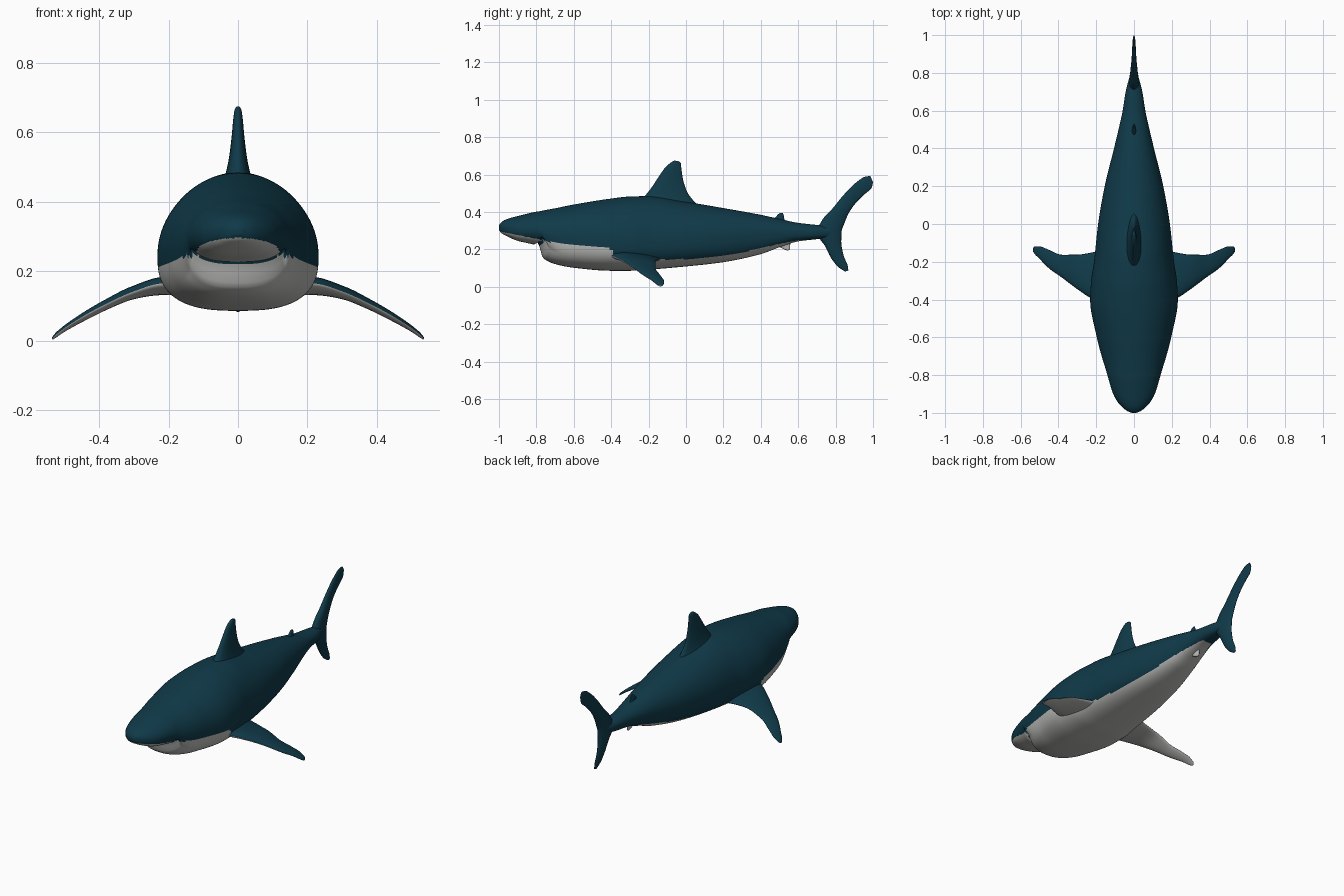
import bpy, bmesh, math
from mathutils import Vector

if "Cube" in bpy.data.objects:
    bpy.data.objects.remove(bpy.data.objects["Cube"])


def material(name, rgb):
    m = bpy.data.materials.new(name)
    m.diffuse_color = (*rgb, 1)
    m.use_nodes = True
    m.node_tree.nodes["Principled BSDF"].inputs["Base Color"].default_value = m.diffuse_color
    return m


TEAL = material("dark teal skin", (0.005, 0.042, 0.066))
WHITE = material("pale belly", (0.50, 0.50, 0.49))


def curve(keys, x):
    """Smooth monotone interpolation through rows (x, a, b, ...)."""
    n = len(keys)
    i = max(0, min(n - 2, sum(k[0] <= x for k in keys) - 1))

    def secant(j, c):
        return (keys[j + 1][c] - keys[j][c]) / (keys[j + 1][0] - keys[j][0])

    def slope(j, c):
        if j == 0 or j == n - 1:
            return secant(min(j, n - 2), c)
        a, b = secant(j - 1, c), secant(j, c)
        return 0 if a * b <= 0 else 2 * a * b / (a + b)

    h = keys[i + 1][0] - keys[i][0]
    t = max(0, min(1, (x - keys[i][0]) / h))
    out = []
    for c in range(1, len(keys[0])):
        p, q = keys[i][c], keys[i + 1][c]
        out.append((2*t**3 - 3*t*t + 1) * p + (t**3 - 2*t*t + t) * h * slope(i, c)
                   + (3*t*t - 2*t**3) * q + (t**3 - t*t) * h * slope(i + 1, c))
    return out


def loft(name, rings, is_white):
    """Skin closed rings, cap the ends, colour faces by a rule."""
    bm = bmesh.new()
    vs = [[bm.verts.new(p) for p in r] for r in rings]
    n = len(vs[0])
    for a, b in zip(vs, vs[1:]):
        for k in range(n):
            bm.faces.new((a[k], a[(k + 1) % n], b[(k + 1) % n], b[k]))
    bm.faces.new(vs[0])
    bm.faces.new(vs[-1])
    bmesh.ops.recalc_face_normals(bm, faces=bm.faces)
    bm.normal_update()
    for f in bm.faces:
        f.smooth = True
        f.material_index = int(is_white(f.calc_center_median(), f.normal))
    me = bpy.data.meshes.new(name)
    bm.to_mesh(me)
    bm.free()
    me.materials.append(TEAL)
    me.materials.append(WHITE)
    ob = bpy.data.objects.new(name, me)
    bpy.context.collection.objects.link(ob)
    return ob


def fin(name, stations, thick_axis, is_white, sub=6, n=24):
    """Fin from stations (leading point, trailing point, half thickness)."""
    keys = [(i, *a, *b, t) for i, (a, b, t) in enumerate(stations)]
    rings = []
    for s in range((len(keys) - 1) * sub + 1):
        v = curve(keys, s / sub)
        lead, trail, t = Vector(v[0:3]), Vector(v[3:6]), v[6]
        ring = []
        for k in range(n):
            a = 2 * math.pi * k / n
            u = (1 - math.cos(a)) / 2
            ring.append(lead.lerp(trail, u)
                        + Vector(thick_axis) * t * math.sin(a) * (1.25 - 0.5 * u))
        rings.append(ring)
    return loft(name, rings, is_white)


def upright(rows):
    return [((0, a, b), (0, c, d), t) for a, b, c, d, t in rows]


# Body: y, half width, top z, bottom z, z of the widest point
BODY = [
    (-1.0, .012, .328, .305, .317), (-.99, .036, .343, .290, .316),
    (-.97, .062, .357, .277, .313), (-.94, .088, .368, .262, .308),
    (-.90, .110, .378, .246, .305), (-.81, .138, .400, .224, .300),
    (-.785, .145, .404, .210, .295), (-.765, .151, .408, .155, .285),
    (-.70, .171, .420, .122, .270), (-.60, .197, .440, .102, .260),
    (-.40, .232, .472, .086, .245), (-.30, .227, .483, .086, .240),
    (-.20, .212, .485, .092, .240), (0, .190, .455, .109, .250),
    (.20, .155, .421, .132, .265), (.40, .106, .385, .175, .280),
    (.50, .082, .363, .212, .287), (.60, .060, .342, .243, .292),
    (.70, .044, .331, .255, .294), (.80, .018, .320, .268, .294)]
EDGE = [(-1, .297), (-.95, .287), (-.8, .257), (-.7, .236), (-.42, .215),
        (-.36, .157), (-.1, .146), (.2, .166), (.4, .207), (.55, .24),
        (.62, .25), (.66, .20), (.8, .20)]


def mouth_line(x):
    return -.795 + 2.0 * x * x


def body_ring(y, n=96):
    w, top, bot, mid = curve(BODY, y)
    ring = []
    for k in range(n):
        a = 2 * math.pi * k / n
        c, s = math.cos(a), math.sin(a)
        e = 1.0 if s >= 0 else 2 / 2.7
        x = w * math.copysign(abs(c) ** e, c)
        z = mid + (top - mid if s >= 0 else mid - bot) * math.copysign(abs(s) ** e, s)
        # curve the jaw back towards the mouth corners and press in the mouth
        low = max(0, -s)
        yy = y + 2.0 * x * x * math.exp(-((y + .79) / .08) ** 2) * min(1, 2 * low)
        if low > .15 and abs(x) < .135:
            z += .02 * math.exp(-((yy - mouth_line(x)) / .012) ** 2)
        ring.append((x, yy, z))
    return ring


def body_white(c, nrm):
    mouth = abs(c.y - mouth_line(c.x)) < .010 and abs(c.x) < .13 and c.z < .245
    return c.z < curve(EDGE, c.y)[0] and not mouth


loft("body", [body_ring(-1 + 1.8 * (i / 200) ** 1.3) for i in range(201)], body_white)


def never(c, nrm):
    return False


def always(c, nrm):
    return True


SIDE = (1, 0, 0)

# Dorsal fin
fin("dorsal_fin", upright([
    (-.27, .43, .08, .42, .060), (-.225, .48, .045, .455, .038),
    (-.185, .53, .005, .51, .026), (-.145, .59, -.017, .58, .018),
    (-.105, .645, -.025, .635, .013), (-.075, .668, -.028, .662, .009),
    (-.062, .675, -.04, .672, .004)]), SIDE, never)

# Tail fin, from lower tip to upper tip
fin("tail_fin", upright([
    (.85, .082, .868, .088, .004), (.815, .105, .864, .115, .008),
    (.775, .155, .842, .17, .013), (.745, .215, .830, .24, .020),
    (.70, .29, .832, .295, .026), (.73, .36, .845, .335, .022),
    (.78, .415, .868, .39, .018), (.84, .488, .905, .445, .013),
    (.90, .55, .955, .495, .010), (.955, .588, .993, .53, .007),
    (.985, .593, 1.0, .56, .004)]), SIDE, never)

# Small second dorsal fin and anal fin
fin("rear_dorsal_fin", upright([
    (.44, .35, .54, .34, .014), (.475, .37, .525, .365, .009),
    (.495, .39, .522, .385, .006), (.505, .396, .518, .394, .003)]), SIDE, never)
fin("anal_fin", upright([
    (.45, .23, .57, .25, .014), (.495, .215, .557, .225, .009),
    (.525, .20, .556, .205, .006), (.54, .195, .553, .196, .003)]), SIDE, always)

# Pectoral fins: x, leading y z, trailing y z, half thickness
PECTORAL = [
    (.12, -.42, .170, -.12, .150, .030), (.22, -.395, .165, -.15, .145, .024),
    (.30, -.345, .142, -.162, .134, .018), (.38, -.285, .106, -.163, .100, .014),
    (.45, -.235, .068, -.137, .062, .011), (.50, -.185, .036, -.118, .032, .008),
    (.525, -.160, .016, -.119, .014, .006), (.535, -.145, .006, -.128, .005, .003)]
for side, label in ((1, "left"), (-1, "right")):
    fin(label + "_pectoral_fin",
        [((side * x, a, b), (side * x, c, d), t) for x, a, b, c, d, t in PECTORAL],
        (side * .25, 0, .97), lambda c, nrm: nrm.z < -.15)
